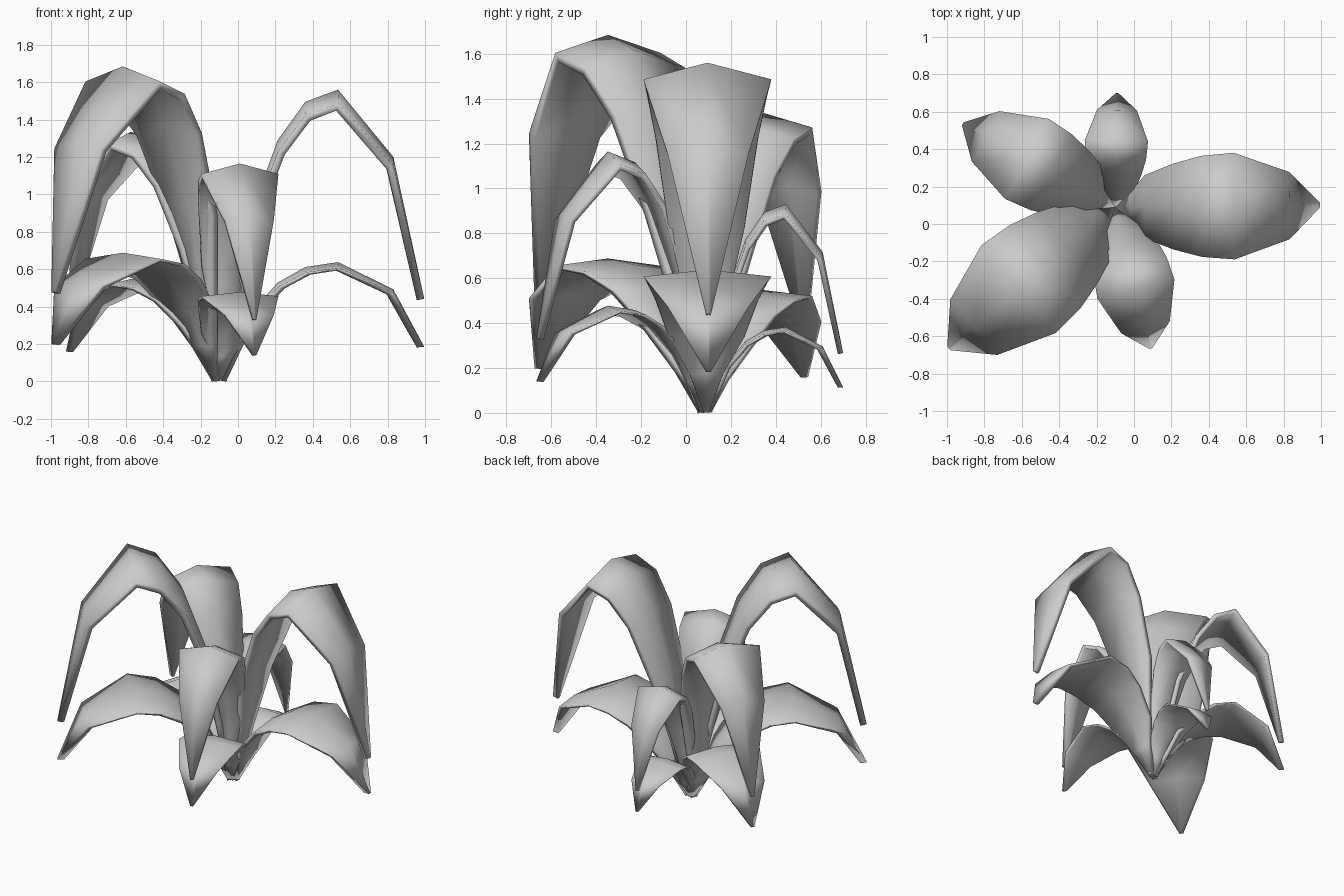
import bpy
from mathutils import Vector

if "Cube" in bpy.data.objects:
    bpy.data.objects.remove(bpy.data.objects["Cube"])

BASE = Vector((-0.10, 0.09, 0))
# stations along a leaf: fraction of reach, half width, height (unit-size leaf)
STATIONS = [(0.0, 0.015, 0.0), (0.07, 0.075, 0.42), (0.145, 0.17, 0.86), (0.285, 0.23, 1.28),
            (0.42, 0.27, 1.485), (0.58, 0.285, 1.55), (0.85, 0.18, 1.19), (1.0, 0.012, 0.435)]
DROOP = 0.26        # how far the edges hang below the midrib
LOW_TIER = 0.405    # height of the lower tier relative to the upper one


def leaf_mesh(name, tip, size):
    """Arched blade, three points across, from the shared root to the tip."""
    reach = Vector((tip[0], tip[1], 0)) - BASE
    side = Vector((-reach.y, reach.x, 0)).normalized()
    verts, faces = [], []
    for t, w, h in STATIONS:
        w *= size
        for k in (-1, 0, 1):
            verts.append(reach * t + side * w * k + Vector((0, 0, h * size - abs(k) * w * DROOP)))
    for i in range(len(STATIONS) - 1):
        for k in (0, 1):
            a = i * 3 + k
            faces.append((a, a + 3, a + 4, a + 1))
    me = bpy.data.meshes.new(name)
    me.from_pydata(verts, [], faces)
    me.polygons.foreach_set("use_smooth", [True] * len(faces))
    return me


def add_leaf(name, me, size, zscale):
    ob = bpy.data.objects.new(name, me)
    bpy.context.collection.objects.link(ob)
    ob.location = BASE + Vector((0, 0, 0.01))
    ob.scale.z = zscale
    # blade thickness, grown on the underside
    mod = ob.modifiers.new("thickness", 'SOLIDIFY')
    mod.thickness = 0.04 * size
    mod.offset = -1
    return ob


# five leaf directions: name, tip position, size
LEAVES = [("right_leaf", (0.995, 0.10), 1.0),
          ("front_left_leaf", (-0.99, -0.665), 1.08),
          ("back_left_leaf", (-0.915, 0.535), 0.855),
          ("back_leaf", (-0.09, 0.70), 0.594),
          ("front_leaf", (0.09, -0.665), 0.745)]

for name, tip, size in LEAVES:
    me = leaf_mesh(name, tip, size)
    add_leaf("upper_" + name, me, size, 1.0)
    add_leaf("lower_" + name, me, size, LOW_TIER)
